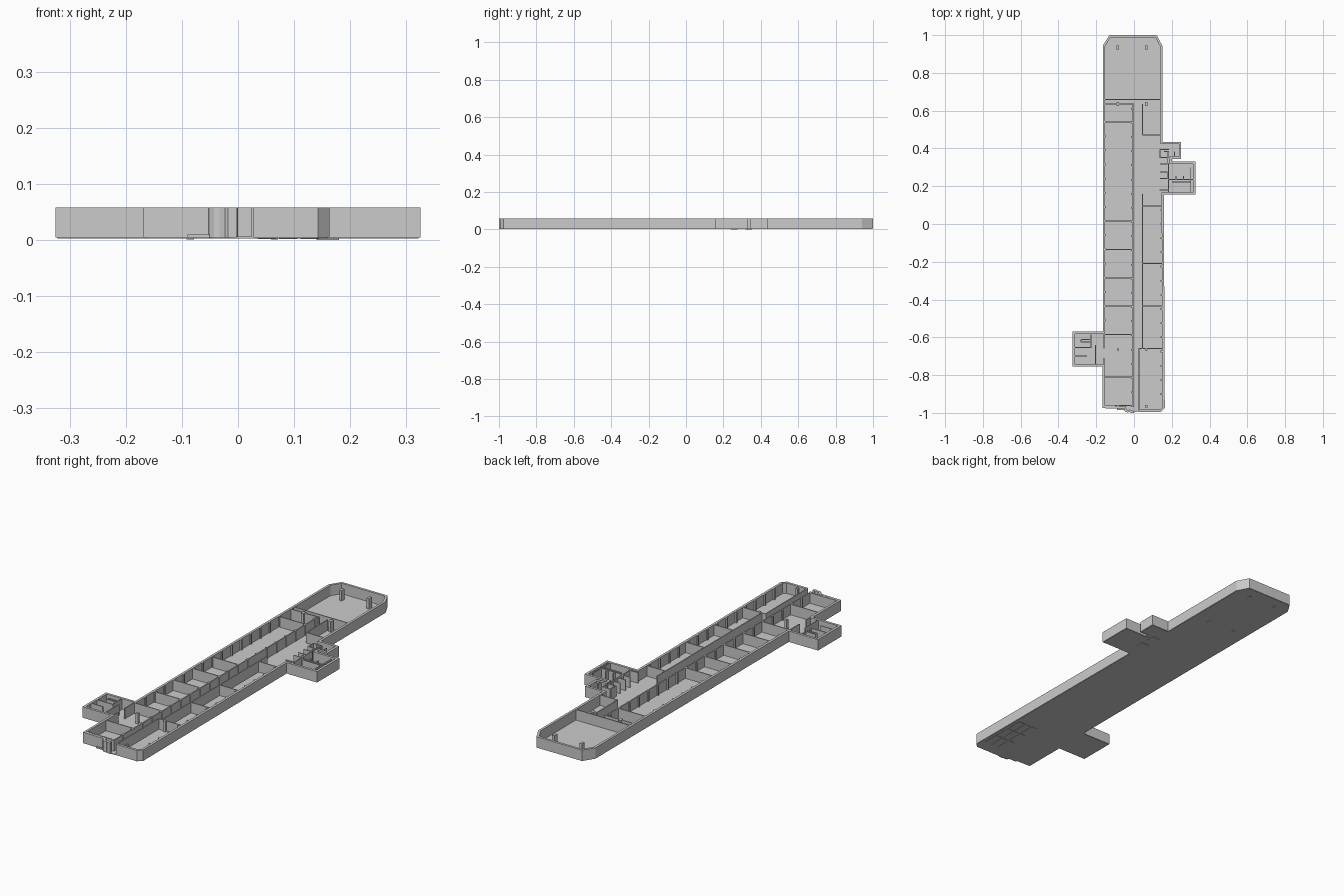
import bpy, bmesh, math
from mathutils import Vector

if "Cube" in bpy.data.objects:
    bpy.data.objects.remove(bpy.data.objects["Cube"])

TOP, BASE, FLOOR = 0.058, 0.004, 0.006


def finish(name, bm):
    bmesh.ops.recalc_face_normals(bm, faces=bm.faces)
    me = bpy.data.meshes.new(name)
    bm.to_mesh(me)
    bm.free()
    ob = bpy.data.objects.new(name, me)
    bpy.context.collection.objects.link(ob)
    return ob


def prism(bm, pts, z0, z1):
    lo = [bm.verts.new((p[0], p[1], z0)) for p in pts]
    hi = [bm.verts.new((p[0], p[1], z1)) for p in pts]
    n = len(pts)
    bm.faces.new(lo[::-1])
    bm.faces.new(hi)
    for i in range(n):
        j = (i + 1) % n
        bm.faces.new((lo[i], lo[j], hi[j], hi[i]))


def inset(pts, d, closed):
    """Offset a path to its left with mitred corners."""
    out, n = [], len(pts)
    P = [Vector(p) for p in pts]
    for i in range(n):
        a = P[i] - P[i - 1] if (i > 0 or closed) else P[1] - P[0]
        b = P[(i + 1) % n] - P[i] if (i < n - 1 or closed) else a
        na = Vector((-a.y, a.x)).normalized()
        nb = Vector((-b.y, b.x)).normalized()
        out.append(P[i] + (na + nb) * d / (1 + na.dot(nb)))
    return out


def boxes(name, rects, z0=FLOOR - 0.001, z1=TOP):
    bm = bmesh.new()
    for x0, y0, x1, y1 in rects:
        prism(bm, [(x0, y0), (x1, y0), (x1, y1), (x0, y1)], z0, z1)
    return finish(name, bm)


def hwall(x0, x1, y, t=0.005):
    return (x0, y - t / 2, x1, y + t / 2)


def vwall(x, y0, y1, t=0.005):
    return (x - t / 2, y0, x + t / 2, y1)


def post(x, y, w=0.012, d=0.012):
    return (x - w / 2, y - d / 2, x + w / 2, y + d / 2)


# Building outline, anticlockwise from the corridor entrance, with a rounded bay
bay = [(-0.033 + 0.02 * math.cos(a), -0.978 + 0.02 * math.sin(a))
       for a in (math.pi * (1 + k / 6) for k in range(5))]
outline = [(0.028, -0.995), (0.143, -0.995), (0.163, -0.975), (0.158, 0.155),
           (0.325, 0.155), (0.325, 0.33), (0.2, 0.33), (0.2, 0.345),
           (0.25, 0.345), (0.25, 0.435), (0.152, 0.435), (0.152, 0.94),
           (0.12, 1.0), (-0.13, 1.0), (-0.165, 0.945), (-0.165, -0.57),
           (-0.325, -0.57), (-0.325, -0.755), (-0.168, -0.755),
           (-0.168, -0.975)] + bay + [(-0.018, -1.0), (-0.003, -1.0)]

# Outer walls
inner = inset(outline, 0.012, False)
bm = bmesh.new()
rings = [[bm.verts.new((p[0], p[1], z)) for p in path]
         for path, z in ((outline, BASE), (outline, TOP), (inner, TOP), (inner, BASE))]
for r in range(4):
    s = (r + 1) % 4
    for i in range(len(outline) - 1):
        bm.faces.new((rings[r][i], rings[r][i + 1], rings[s][i + 1], rings[s][i]))
for i in (0, -1):
    bm.faces.new([rings[r][i] for r in range(4)])
finish("outer_walls", bm)

# Floor slab, slightly inset below the walls
bm = bmesh.new()
prism(bm, inset(outline, 0.003, True), 0.003, FLOOR)
finish("floor_slab", bm)

# Left row of rooms
left_y = (0.54, 0.015, -0.135, -0.285, -0.435, -0.585, -0.81, -0.96)
boxes("left_room_dividers", [hwall(-0.155, -0.006, y) for y in left_y])

# Corridor walls
boxes("corridor_left_wall", [vwall(-0.006, -0.97, 0.635)])
boxes("corridor_right_wall", [vwall(0.046, 0.47, 0.635), vwall(0.046, -0.66, 0.16),
                              vwall(0.027, -0.99, -0.66)])
boxes("corridor_piers", [post(-0.008, -0.965 + 0.075 * i, 0.014, 0.008) for i in range(22)])

# Right row of rooms
boxes("right_room_dividers", [hwall(0.046, 0.15, y) for y in (0.47, 0.095, -0.21, -0.435)]
      + [hwall(0.025, 0.152, -0.66)])

# Cross walls and hall columns
boxes("hall_cross_wall", [hwall(-0.155, 0.0, 0.635), hwall(-0.155, 0.143, 0.66)])
boxes("hall_columns", [post(x, y, 0.013, 0.022) for x in (-0.085, 0.065) for y in (0.635, 0.935)])

# Pilasters between windows on the long walls
boxes("left_pilasters", [post(-0.152, y, 0.01, 0.008)
                         for y in [-0.51 + 0.075 * i for i in range(15)]])
boxes("right_pilasters", [post(0.146, y, 0.01, 0.008)
                          for y in [-0.9 + 0.075 * i for i in range(14)]])

# Right wing: washrooms, stair cores and annex
boxes("right_wing_partitions", [
    vwall(0.182, 0.165, 0.32), hwall(0.182, 0.315, 0.235), hwall(0.2, 0.3, 0.222, 0.004),
    vwall(0.3, 0.165, 0.3, 0.004), vwall(0.222, 0.235, 0.255), vwall(0.262, 0.235, 0.255),
    hwall(0.135, 0.182, 0.18)])
boxes("annex_partitions", [hwall(0.138, 0.185, 0.395), vwall(0.18, 0.35, 0.38),
                           hwall(0.16, 0.185, 0.385), vwall(0.138, 0.35, 0.395),
                           vwall(0.215, 0.355, 0.385)])
shafts = []
for y in (0.258, 0.335):
    shafts += [hwall(0.138, 0.178, y - 0.018), hwall(0.138, 0.178, y + 0.018),
               vwall(0.176, y - 0.018, y + 0.018)]
boxes("shaft_walls", shafts)
boxes("shaft_pits", [(0.14, y - 0.017, 0.18, y + 0.017) for y in (0.258, 0.335)], 0.0, 0.004)

# Left wing: stair core and partitions
boxes("left_wing_partitions", [
    vwall(-0.205, -0.745, -0.64), hwall(-0.315, -0.225, -0.655), vwall(-0.228, -0.655, -0.585),
    hwall(-0.28, -0.23, -0.612), hwall(-0.28, -0.23, -0.625), vwall(-0.28, -0.625, -0.612),
    hwall(-0.315, -0.25, -0.7), vwall(-0.16, -0.66, -0.58), vwall(-0.16, -0.75, -0.71)])
boxes("left_room_columns", [post(-0.085, -0.665), post(-0.085, -0.965), post(0.065, -0.965),
                            post(0.065, -0.665)])

# Entrance step and panels under the front room
boxes("entrance_step", [(-0.09, -0.985, -0.05, -0.968)], BASE, 0.01)
boxes("underside_panels", [(0.035 + 0.038 * i, -0.93 + 0.085 * j, 0.068 + 0.038 * i, -0.85 + 0.085 * j)
                           for i in range(3) for j in range(3)], 0.0015, 0.004)
boxes("column_footings", [post(x, y, 0.013, 0.02) for x in (-0.085, 0.065)
                          for y in (0.635, 0.935)], 0.001, 0.004)
